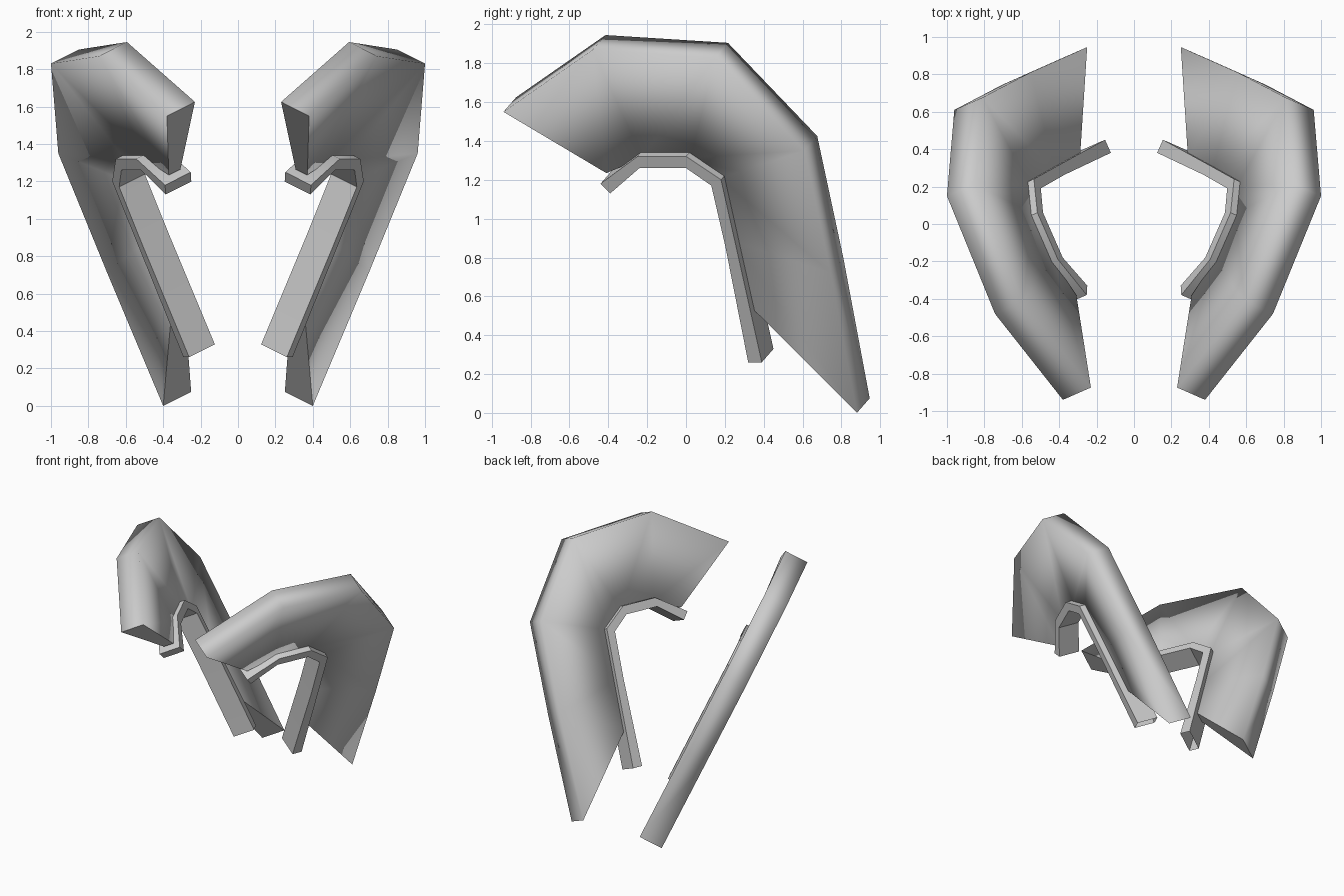
import bpy, bmesh
from mathutils import Vector

if "Cube" in bpy.data.objects:
    bpy.data.objects.remove(bpy.data.objects["Cube"])

# Each guard lies in a tilted plane; points are given as (y, z) plus depth along its normal
N = Vector((-0.831, 0.365, 0.418))


def place(y, z, depth):
    x = 0.38 + (0.967 * (y + 0.94) + 1.107 * (z - 1.55)) / 2.20
    return Vector((x, y, z)) + N * depth


def loft(name, rail_a, rail_b, depth_a, depth_b, end_cap, smooth):
    """Sweep a four-sided section between two rails and mirror it across x."""
    bm = bmesh.new()
    rings = []
    for a, b in zip(rail_a, rail_b):
        pts = [place(*a, depth_a[0]), place(*a, depth_a[1]),
               place(*b, depth_b[1]), place(*b, depth_b[0])]
        rings.append([bm.verts.new(p) for p in pts])
    for r, s in zip(rings, rings[1:]):
        for i in range(4):
            j = (i + 1) % 4
            f = bm.faces.new((r[i], r[j], s[j], s[i]))
            f.smooth = smooth
    bm.faces.new(rings[0])
    if end_cap:
        bm.faces.new(rings[-1])
    bmesh.ops.recalc_face_normals(bm, faces=bm.faces)
    mesh = bpy.data.meshes.new(name)
    bm.to_mesh(mesh)
    bm.free()
    ob = bpy.data.objects.new(name, mesh)
    bpy.context.collection.objects.link(ob)
    mod = ob.modifiers.new("Mirror", 'MIRROR')
    mod.use_axis = (True, False, False)
    return ob


# Curved guard panels: thick outer rim tapering towards the arch
rim = [(-0.94, 1.55), (-0.48, 1.87), (0.15, 1.83),
       (0.61, 1.35), (0.745, 0.72), (0.88, 0.0)]
arch = [(-0.435, 1.205), (-0.25, 1.285), (0.0, 1.285),
        (0.15, 1.18), (0.225, 0.85), (0.305, 0.52)]
loft("guard_panel", rim, arch, (0.0, 0.18), (0.07, 0.145), True, True)

# Edge trim following the arch, open at its lower rear end
trim_out = [(-0.447, 1.172), (-0.257, 1.312), (-0.007, 1.312),
            (0.173, 1.192), (0.25, 0.85), (0.383, 0.252)]
trim_in = [(-0.397, 1.122), (-0.247, 1.252), (-0.007, 1.252),
           (0.123, 1.162), (0.195, 0.85), (0.313, 0.252)]
trim = loft("arch_trim", trim_out, trim_in, (0.02, 0.185), (0.02, 0.185), False, False)
bpy.context.view_layer.objects.active = trim
trim.select_set(True)
bpy.ops.object.shade_smooth_by_angle(angle=0.6)
